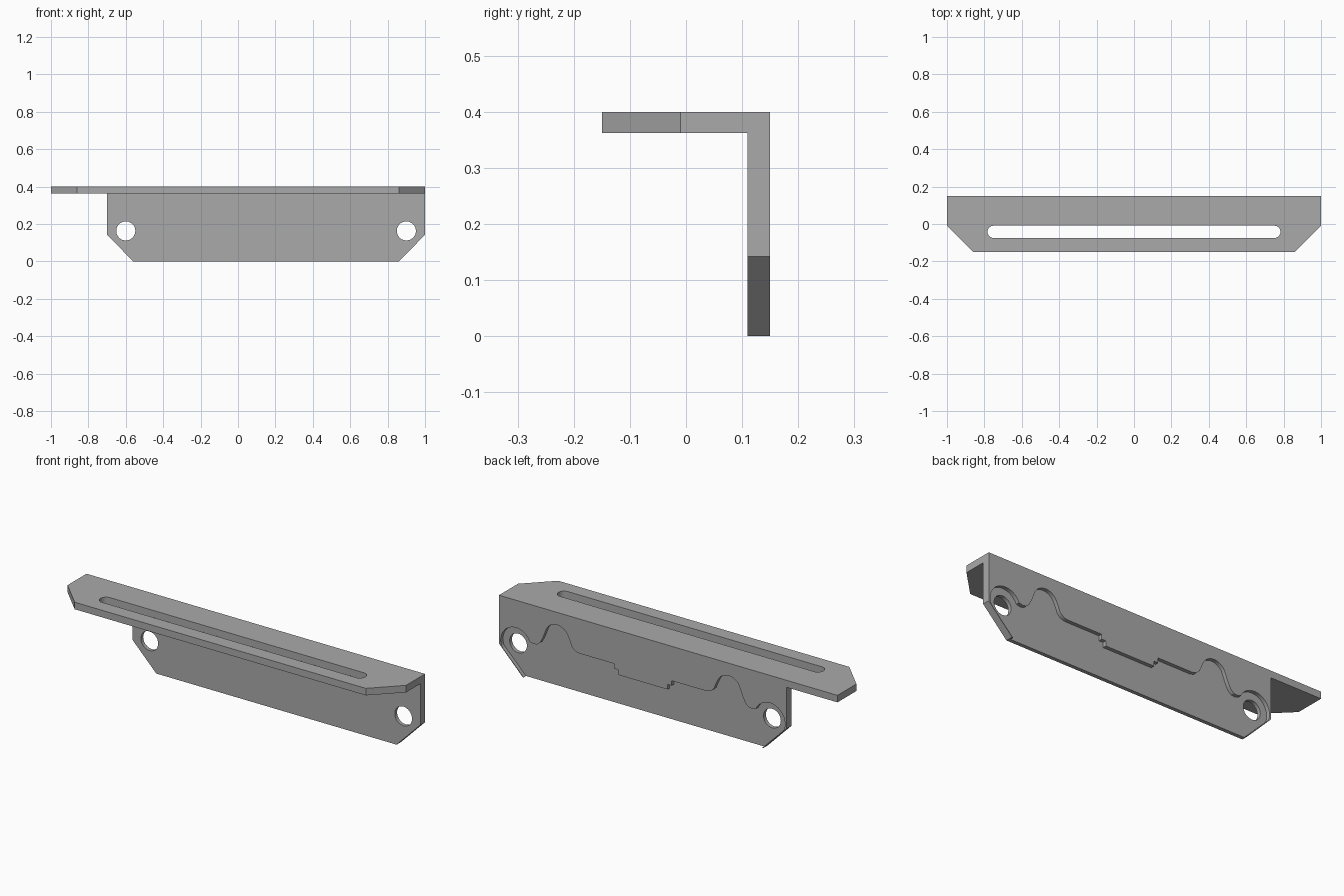
import bpy, bmesh, math
from mathutils import Vector

if "Cube" in bpy.data.objects:
    bpy.data.objects.remove(bpy.data.objects["Cube"])

steel = bpy.data.materials.new("plain grey")
steel.diffuse_color = (0.40, 0.40, 0.40, 1)
steel.use_nodes = True
steel.node_tree.nodes["Principled BSDF"].inputs["Base Color"].default_value = steel.diffuse_color
MID = 0.15          # centre of the hanging plate in x
HOLE_X, HOLE_Z = 0.75, 0.163


def prism(name, outline, start, end, axis):
    """Extrude a 2D outline along y (outline is x, z) or z (outline is x, y)."""
    def point(p, d):
        return Vector((p[0], d, p[1])) if axis == "y" else Vector((p[0], p[1], d))
    bm = bmesh.new()
    face = bm.faces.new([bm.verts.new(point(p, start)) for p in outline])
    ext = bmesh.ops.extrude_face_region(bm, geom=[face])
    move = point((0, 0), end - start)
    bmesh.ops.translate(bm, vec=move, verts=[v for v in ext["geom"] if isinstance(v, bmesh.types.BMVert)])
    bmesh.ops.recalc_face_normals(bm, faces=bm.faces)
    mesh = bpy.data.meshes.new(name)
    bm.to_mesh(mesh)
    bm.free()
    mesh.materials.append(steel)
    obj = bpy.data.objects.new(name, mesh)
    bpy.context.collection.objects.link(obj)
    return obj


def combine(target, other, operation):
    """Apply a boolean and remove the helper."""
    mod = target.modifiers.new(operation, "BOOLEAN")
    mod.operation, mod.solver, mod.object = operation, "EXACT", other
    bpy.context.view_layer.objects.active = target
    bpy.ops.object.modifier_apply(modifier=mod.name)
    bpy.data.objects.remove(other)


def arc(cx, cy, r, a0, a1, n):
    return [(cx + r * math.cos(math.radians(a0 + (a1 - a0) * i / n)),
             cy + r * math.sin(math.radians(a0 + (a1 - a0) * i / n))) for i in range(n + 1)]


def mirrored(half):
    """Half outline (offset from MID, z), completed on the other side."""
    return [(MID + x, z) for x, z in half] + [(MID - x, z) for x, z in reversed(half)]


# Top flange with clipped front corners
bracket = prism("angle_bracket", [(-1, 0.15), (-1, -0.01), (-0.86, -0.15), (0.86, -0.15),
                                  (1, -0.01), (1, 0.15)], 0.3625, 0.4, "z")

# Hanging plate with clipped lower corners
plate = prism("hanging_plate", mirrored([(0.85, 0.4), (0.85, 0.142), (0.71, 0)]), 0.11, 0.15, "y")
combine(bracket, plate, "UNION")

# Shallow stepped recess on the back, leaving thin rims at the clipped corners
step = [(0.145, 0.163), (0.145, 0.19), (0.17, 0.19), (0.17, 0.216), (0.375, 0.216)]
hump = ([(0.40, 0.222), (0.42, 0.24), (0.432, 0.27)]
        + arc(0.507, 0.262, 0.071, 155, 15, 14)
        + [(0.592, 0.24), (0.607, 0.212), (0.625, 0.197), (0.645, 0.194)])
ring = [(min(x, 0.704 + z), z) for x, z in arc(HOLE_X, HOLE_Z, 0.09, 156, -45, 24)]
recess = prism("recess_cutter", mirrored(step + hump + ring + [(0.704, 0), (0.704, -0.05)]),
               0.13, 0.20, "y")
combine(bracket, recess, "DIFFERENCE")

# Round mounting holes
for side in (-1, 1):
    hole = prism("hole_cutter", arc(MID + side * HOLE_X, HOLE_Z, 0.051, 0, 350, 35), 0.0, 0.3, "y")
    combine(bracket, hole, "DIFFERENCE")

# Long slot in the flange
slot = prism("slot_cutter", arc(0.75, -0.042, 0.033, -90, 90, 14)
             + arc(-0.75, -0.042, 0.033, 90, 270, 14), 0.3, 0.5, "z")
combine(bracket, slot, "DIFFERENCE")

# Smooth the curved walls, keep plate edges sharp
bpy.context.view_layer.objects.active = bracket
bracket.select_set(True)
bpy.ops.object.shade_smooth_by_angle(angle=math.radians(30))
